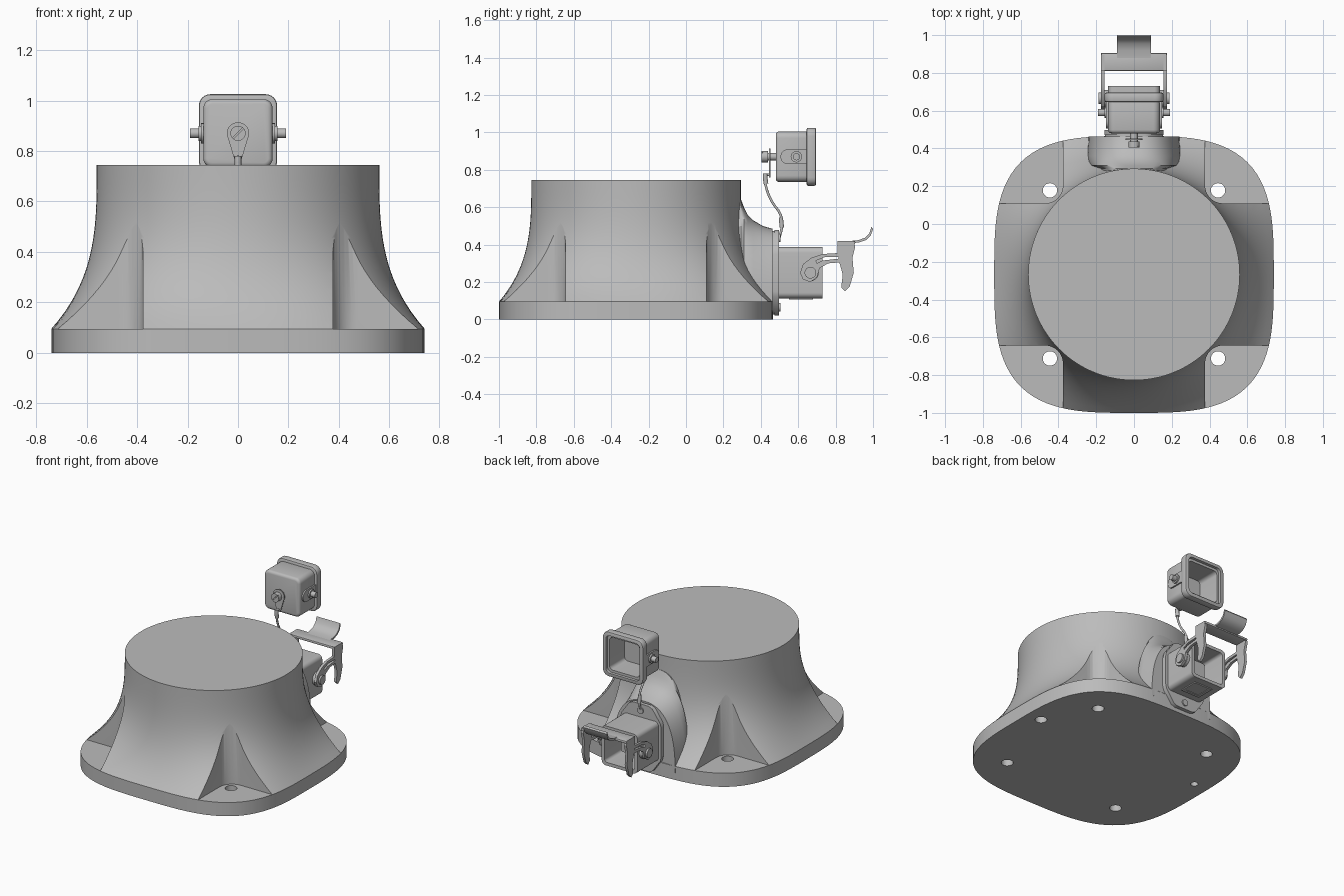
import bpy, bmesh, math
from math import sin, cos, pi, radians

if "Cube" in bpy.data.objects:
    bpy.data.objects.remove(bpy.data.objects["Cube"], do_unlink=True)

grey = bpy.data.materials.new("metal grey")
grey.use_nodes = True
grey.diffuse_color = (0.5, 0.5, 0.5, 1)
grey.node_tree.nodes["Principled BSDF"].inputs["Base Color"].default_value = grey.diffuse_color

CY = -0.267  # centre of the base in y


# ---------- helpers ----------
def loft(name, rings):
    """Closed solid through rings of equal point count."""
    bm = bmesh.new()
    loops = [[bm.verts.new(p) for p in ring] for ring in rings]
    n = len(loops[0])
    for a, b in zip(loops, loops[1:]):
        for i in range(n):
            j = (i + 1) % n
            bm.faces.new((a[i], a[j], b[j], b[i]))
    bm.faces.new(loops[0])
    bm.faces.new(loops[-1])
    bmesh.ops.recalc_face_normals(bm, faces=bm.faces)
    me = bpy.data.meshes.new(name)
    bm.to_mesh(me)
    bm.free()
    me.materials.append(grey)
    ob = bpy.data.objects.new(name, me)
    bpy.context.collection.objects.link(ob)
    return ob


def prism(name, pts, axis, lo, hi):
    place = {"X": lambda a, b, t: (t, a, b),
             "Y": lambda a, b, t: (a, t, b),
             "Z": lambda a, b, t: (a, b, t)}[axis]
    return loft(name, [[place(a, b, t) for a, b in pts] for t in (lo, hi)])


def bake(ob):
    dg = bpy.context.evaluated_depsgraph_get()
    me = bpy.data.meshes.new_from_object(ob.evaluated_get(dg))
    ob.modifiers.clear()
    ob.data = me


def cut(ob, *cutters):
    for c in cutters:
        m = ob.modifiers.new("cut", "BOOLEAN")
        m.operation, m.solver, m.object = "DIFFERENCE", "EXACT", c
    bake(ob)
    for c in cutters:
        bpy.data.objects.remove(c, do_unlink=True)
    return ob


def bevel(ob, width, segments=3):
    m = ob.modifiers.new("bevel", "BEVEL")
    m.width, m.segments, m.limit_method, m.angle_limit = width, segments, "ANGLE", radians(50)
    bake(ob)
    return ob


def arc(cx, cy, r, a0, a1, n):
    return [(cx + r * cos(radians(a0 + (a1 - a0) * i / n)),
             cy + r * sin(radians(a0 + (a1 - a0) * i / n))) for i in range(n + 1)]


def circle(cx, cy, r, n=24):
    return arc(cx, cy, r, 0, 360, n)[:-1]


def rrect(w, h, r, cz):
    pts = []
    for k, (sx, sz) in enumerate(((1, 1), (-1, 1), (-1, -1), (1, -1))):
        pts += arc(sx * (w - r), cz + sz * (h - r), r, 90 * k, 90 * k + 90, 6)
    return pts


def capsule(y0, y1, z, r):
    return arc(y1, z, r, -90, 90, 10) + arc(y0, z, r, 90, 270, 10)


# ---------- base plate and flared body ----------
N, P = 128, 3.3


def outline(w, z):
    """w = 0 gives the top circle, w = 1 the soft square base."""
    pts = []
    for i in range(N):
        c, s = cos(2 * pi * i / N), sin(2 * pi * i / N)
        q = (abs(c) ** P + abs(s) ** P) ** (-1 / P)
        pts.append((c * (0.56 + w * (0.74 * q - 0.56)),
                    CY + s * (0.56 + w * (0.733 * q - 0.56)), z))
    return pts


plate = loft("base_plate", [outline(1, 0), outline(1, 0.095)])
holes = [prism("hole", circle(x, CY + y, 0.038), "Z", -0.1, 0.2)
         for x in (-0.445, 0.445) for y in (-0.445, 0.445)]
holes += [prism("hole", circle(s * 0.63, -0.16, r), "Z", -0.1, 0.06)
          for s, r in ((1, 0.038), (-1, 0.024))]
cut(plate, *holes)

L = 20
body = loft("flared_body", [outline((1 - i / L) ** 3.2, 0.095 + 0.65 * i / L)
                            for i in range(L + 1)])

# Corner pockets with a rounded inner edge
E, R = 0.376, 0.095
pocket = [(0.9, E)] + arc(E + R, E + R, R, 270, 180, 8) + [(E, 0.9), (0.9, 0.9)]
cut(body, *[prism("pocket", [(sx * x, CY + sy * y) for x, y in pocket], "Z", -0.1, 0.72)
            for sx in (-1, 1) for sy in (-1, 1)])

# Arched boss blending out of the back wall
boss_sections = ((0.2, 0.18, 0.64), (0.295, 0.2, 0.64), (0.31, 0.24, 0.6), (0.33, 0.25, 0.56),
                 (0.36, 0.25, 0.53), (0.41, 0.245, 0.5), (0.462, 0.24, 0.485))
loft("connector_boss", [[(w * math.copysign(abs(cos(a)) ** 0.8, cos(a)), y,
                          0.05 + (h - 0.05) * sin(a) ** 0.8)
                         for a in (pi * i / 32 for i in range(32))] + [(-w, y, 0.05)]
                        for y, w, h in boss_sections])

# ---------- connector socket ----------
CZ = 0.25
half = [(0.06, 0.228), (0.09, 0.215), (0.15, 0.13), (0.157, 0.1)]
right = half + [(x, -z) for x, z in reversed(half)]
flange_pts = [(x, CZ + z) for x, z in right + [(-x, z) for x, z in reversed(right)]]
prism("flange_gasket", [(x * 0.97, CZ + (z - CZ) * 0.98) for x, z in flange_pts], "Y", 0.455, 0.475)
flange = prism("flange", flange_pts, "Y", 0.472, 0.497)
for s in (-1, 1):
    prism("flange_screw", circle(0, CZ + s * 0.185, 0.022), "Y", 0.49, 0.505)

housing = prism("socket_housing", rrect(0.137, 0.137, 0.03, CZ), "Y", 0.49, 0.73)
cut(housing, prism("cavity", rrect(0.115, 0.115, 0.02, CZ), "Y", 0.53, 0.8))
prism("socket_insert", rrect(0.095, 0.095, 0.02, CZ), "Y", 0.52, 0.58)
label = prism("underside_panel", [(-0.07, 0.55), (0.07, 0.55), (0.07, 0.68), (-0.07, 0.68)],
              "Z", 0.106, 0.114)
cut(label, prism("panel_recess", [(-0.05, 0.57), (0.05, 0.57), (0.05, 0.66), (-0.05, 0.66)],
                 "Z", 0.1, 0.11))

# ---------- locking lever ----------
arm = [(0.61, 0.25), (0.625, 0.295), (0.67, 0.33), (0.73, 0.35), (0.81, 0.355), (0.81, 0.42),
       (0.895, 0.42), (0.905, 0.39), (0.89, 0.33), (0.897, 0.25), (0.875, 0.175), (0.85, 0.15),
       (0.83, 0.17), (0.838, 0.24), (0.82, 0.305), (0.76, 0.3), (0.715, 0.275), (0.7, 0.225),
       (0.665, 0.2), (0.625, 0.215)]
slot = [(0.7, 0.3), (0.73, 0.315), (0.815, 0.325), (0.815, 0.335), (0.74, 0.333), (0.695, 0.315)]
for s, side in ((1, "left"), (-1, "right")):
    a = prism("lever_arm_" + side, arm, "X", s * 0.157, s * 0.175)
    cut(a, prism("slot", slot, "X", s * 0.1, s * 0.2))
    prism("pivot_washer_" + side, circle(0.665, CZ, 0.045), "X", s * 0.13, s * 0.157)
    prism("pivot_pin_" + side, circle(0.665, CZ, 0.031), "X", s * 0.13, s * 0.187)
bevel(prism("lever_bridge", [(0.81, 0.402), (0.905, 0.402), (0.905, 0.42), (0.81, 0.42)],
            "X", -0.175, 0.175), 0.006, 2)
tab = [(0.88, 0.42), (0.92, 0.424), (0.955, 0.436), (0.98, 0.46), (0.992, 0.495)]
prism("lever_tab", tab + [(y + 0.008, z - 0.011) for y, z in reversed(tab)], "X", -0.09, 0.09)

# ---------- protective cap ----------
KZ = 0.87
cap = bevel(prism("cap_shell", rrect(0.137, 0.135, 0.035, KZ), "Y", 0.48, 0.66), 0.018)
cut(cap, prism("cavity", rrect(0.115, 0.113, 0.025, KZ), "Y", 0.51, 0.8))
rim = bevel(prism("cap_rim", rrect(0.155, 0.155, 0.045, KZ), "Y", 0.645, 0.695), 0.008, 2)
cut(rim, prism("rim_opening", rrect(0.13, 0.13, 0.03, KZ), "Y", 0.6, 0.8),)
step = prism("cap_seal", rrect(0.135, 0.135, 0.035, KZ), "Y", 0.64, 0.675)
cut(step, prism("seal_opening", rrect(0.115, 0.113, 0.025, KZ), "Y", 0.6, 0.8))
for s, side in ((1, "left"), (-1, "right")):
    prism("cap_pad_" + side, capsule(0.545, 0.645, KZ, 0.04), "X", s * 0.13, s * 0.147)
    prism("cap_peg_collar_" + side, circle(0.59, KZ, 0.03), "X", s * 0.13, s * 0.157)
    prism("cap_peg_" + side, circle(0.59, KZ, 0.019), "X", s * 0.13, s * 0.19)

# Screw, strap and cord holding the cap
prism("strap_screw_shank", circle(0, KZ, 0.02), "Y", 0.43, 0.49)
head = prism("strap_screw_head", circle(0, KZ, 0.03), "Y", 0.405, 0.438)
cut(head, prism("driver_slot", [(-0.03, KZ - 0.034), (-0.034, KZ - 0.03),
                                (0.03, KZ + 0.034), (0.034, KZ + 0.03)], "Y", 0.39, 0.413))
prism("strap", arc(0, KZ, 0.044, -25, 205, 20) + [(-0.012, 0.76), (0.012, 0.76)],
      "Y", 0.445, 0.453)


def cord(name, pts, r):
    cu = bpy.data.curves.new(name, "CURVE")
    cu.dimensions, cu.bevel_depth, cu.bevel_resolution, cu.use_fill_caps = "3D", r, 3, True
    sp = cu.splines.new("BEZIER")
    sp.bezier_points.add(len(pts) - 1)
    for b, (y, z) in zip(sp.bezier_points, pts):
        b.co = (0, y, z)
        b.handle_left_type = b.handle_right_type = "AUTO"
    cu.materials.append(grey)
    bpy.context.collection.objects.link(bpy.data.objects.new(name, cu))


cord("cord", [(0.448, 0.775), (0.425, 0.77), (0.428, 0.71), (0.46, 0.63), (0.505, 0.56),
              (0.513, 0.5), (0.5, 0.44)], 0.007)
cord("cord_sleeve_top", [(0.424, 0.78), (0.424, 0.755), (0.428, 0.725)], 0.013)
cord("cord_sleeve_bottom", [(0.507, 0.545), (0.513, 0.49)], 0.012)

# ---------- shading ----------
for ob in bpy.context.scene.objects:
    ob.select_set(ob.type == "MESH")
bpy.context.view_layer.objects.active = body
bpy.ops.object.shade_smooth_by_angle(angle=radians(32))
